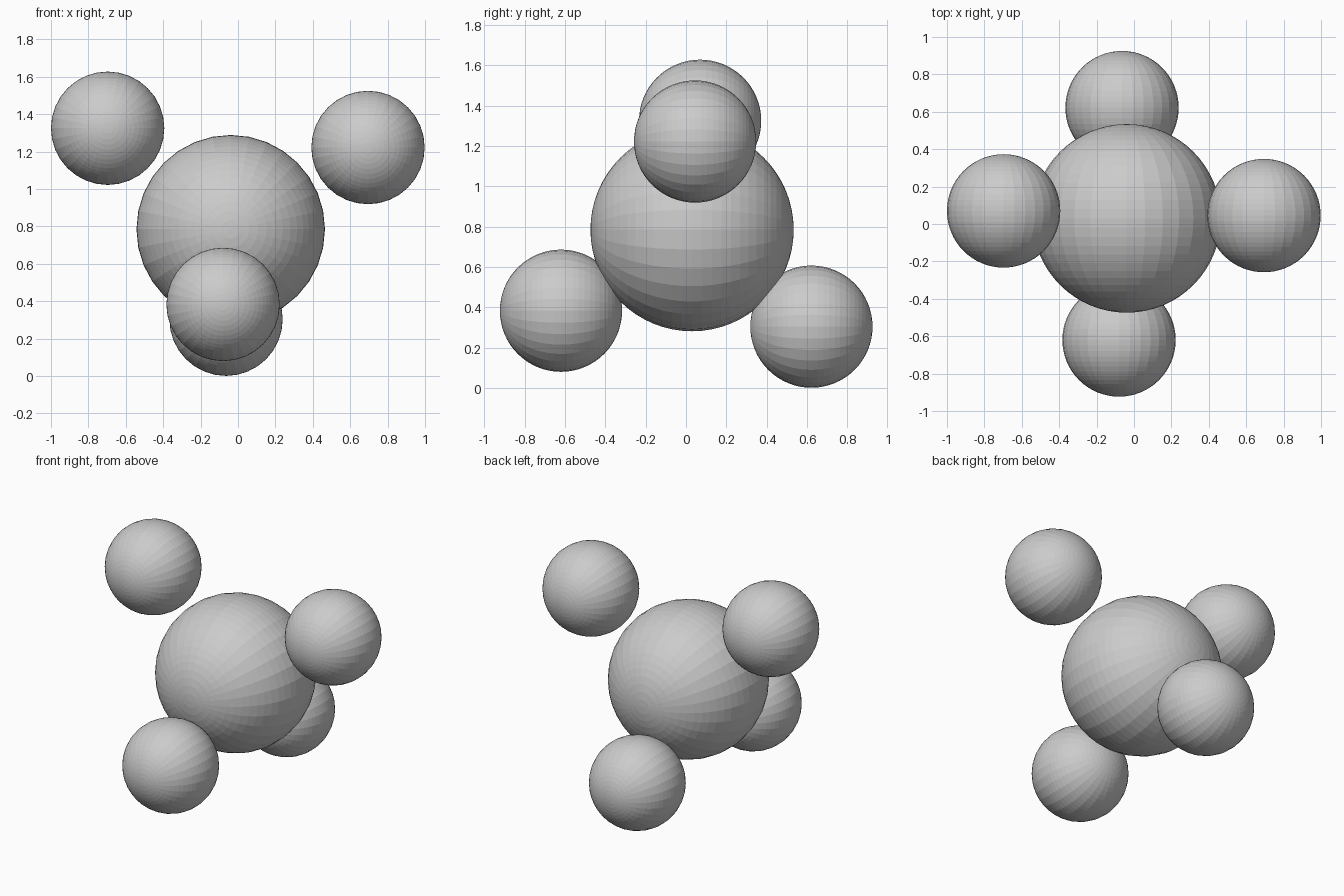
import bpy
import math

if "Cube" in bpy.data.objects:
    bpy.data.objects.remove(bpy.data.objects["Cube"])

# Ball-cluster model: one large core and four smaller outer balls
CORE_R = 0.504
OUTER_R = 0.303


def ball(name, radius, location):
    # Flat-faced sphere with its poles along the y axis
    bpy.ops.mesh.primitive_uv_sphere_add(
        segments=32, ring_count=32, radius=radius,
        location=location, rotation=(math.radians(90), 0, 0))
    obj = bpy.context.object
    obj.name = name
    bpy.ops.object.shade_flat()
    return obj


# Central ball
ball("core_ball", CORE_R, (-0.039, 0.03, 0.785))

# Upper pair, left and right
ball("upper_left_ball", OUTER_R, (-0.697, 0.07, 1.325))
ball("upper_right_ball", OUTER_R, (0.695, 0.045, 1.222))

# Lower pair, front and back
ball("lower_front_ball", OUTER_R, (-0.08, -0.62, 0.383))
ball("lower_back_ball", OUTER_R, (-0.064, 0.622, 0.304))
